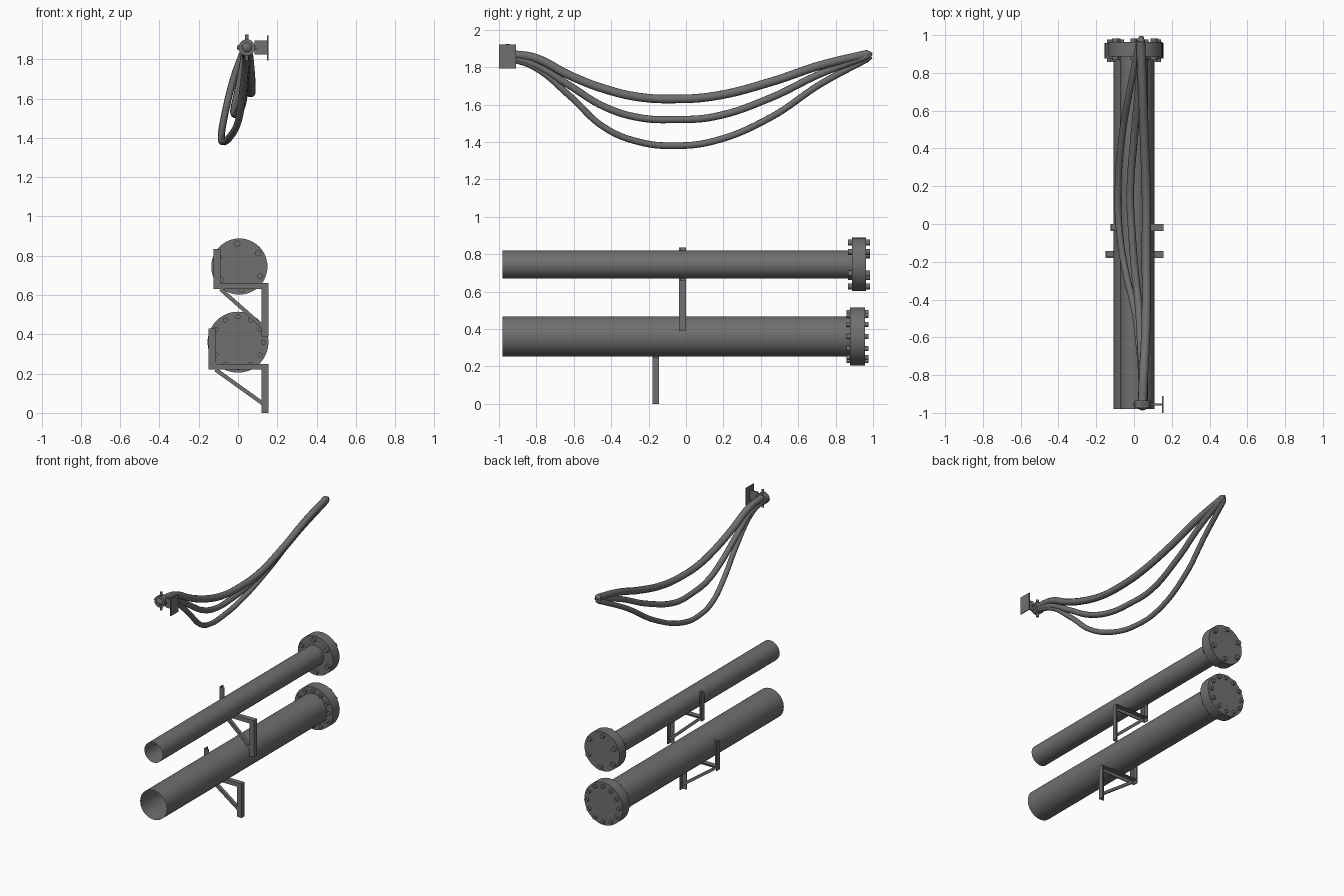
import bpy, bmesh, math
from mathutils import Vector, Matrix

cube = bpy.data.objects.get("Cube")
if cube:
    bpy.data.objects.remove(cube, do_unlink=True)

steel = bpy.data.materials.new("dark grey steel")
steel.use_nodes = True
GREY = (0.16, 0.16, 0.16, 1)
steel.diffuse_color = GREY
steel.node_tree.nodes["Principled BSDF"].inputs["Base Color"].default_value = GREY


def finish(name, bm, smooth=False):
    """Turn a bmesh into a named steel object."""
    mesh = bpy.data.meshes.new(name)
    bm.to_mesh(mesh)
    bm.free()
    ob = bpy.data.objects.new(name, mesh)
    bpy.context.collection.objects.link(ob)
    mesh.materials.append(steel)
    if smooth:
        shade(ob)
    return ob


def shade(ob):
    bpy.ops.object.select_all(action='DESELECT')
    ob.select_set(True)
    bpy.context.view_layer.objects.active = ob
    bpy.ops.object.shade_smooth_by_angle(angle=math.radians(40))


def add_rod(bm, start, end, r1, r2=None, sides=32, caps=True):
    """Cylinder or cone between two points."""
    a, b = Vector(start), Vector(end)
    turn = (b - a).to_track_quat('Z', 'Y').to_matrix().to_4x4()
    bmesh.ops.create_cone(bm, cap_ends=caps, segments=sides, radius1=r1,
                          radius2=r1 if r2 is None else r2, depth=(b - a).length,
                          matrix=Matrix.Translation((a + b) / 2) @ turn)


def add_box(bm, x, y, z):
    """Box from its lower and upper limits on each axis."""
    mid = [(p[0] + p[1]) / 2 for p in (x, y, z)]
    size = [p[1] - p[0] for p in (x, y, z)]
    bmesh.ops.create_cube(bm, size=1, matrix=Matrix.Translation(mid) @ Matrix.Diagonal((*size, 1)))


def flanged_pipe(label, z, radius, flange_r, flange_y, bolts, ring_r, bolt_r, flange_x, spin):
    # open pipe shell
    bm = bmesh.new()
    add_rod(bm, (0, -0.98, z), (0, flange_y[0], z), radius, caps=False, sides=48)
    finish(label + "_pipe", bm, True)
    # solid end flange
    bm = bmesh.new()
    add_rod(bm, (flange_x, flange_y[0], z), (flange_x, flange_y[1], z), flange_r, sides=48)
    finish(label + "_flange", bm, True)
    # ring of bolts passing through the flange
    bm = bmesh.new()
    for i in range(bolts):
        a = math.tau * i / bolts + spin
        x, h = flange_x + ring_r * math.sin(a), z + ring_r * math.cos(a)
        add_rod(bm, (x, flange_y[0] - 0.02, h), (x, flange_y[1] + 0.02, h), bolt_r, sides=12)
    finish(label + "_flange_bolts", bm, True)


flanged_pipe("lower", 0.36, 0.108, 0.155, (0.877, 0.957), 12, 0.13, 0.013, 0, 0)
flanged_pipe("upper", 0.745, 0.074, 0.143, (0.887, 0.963), 6, 0.117, 0.016, 0.007, -0.09)


def pipe_bracket(label, y, foot, seat, top, left):
    """Angle-iron support: post, arm, upright and diagonal strut."""
    t, w, right = 0.007, 0.036, 0.155
    front, depth = (y, y + t), (y, y + w)
    bm = bmesh.new()
    add_box(bm, (right - w, right), front, (foot, seat))
    add_box(bm, (right - t, right), depth, (foot, seat))
    finish(label + "_bracket_post", bm)
    bm = bmesh.new()
    add_box(bm, (left, right), front, (seat - 0.03, seat))
    add_box(bm, (left, right), depth, (seat - t, seat))
    finish(label + "_bracket_arm", bm)
    bm = bmesh.new()
    add_box(bm, (left, left + w), front, (seat - 0.03, top))
    add_box(bm, (left, left + t), depth, (seat - 0.03, top))
    finish(label + "_bracket_upright", bm)
    # diagonal strut as a flat bar
    bm = bmesh.new()
    a = Vector((left + w, y + w / 2, seat - 0.03))
    b = Vector((right - w / 2, y + w / 2, foot + 0.04))
    d = b - a
    spin = Matrix.Rotation(math.atan2(-d.z, d.x), 4, 'Y')
    bmesh.ops.create_cube(bm, size=1, matrix=Matrix.Translation((a + b) / 2) @ spin
                          @ Matrix.Diagonal((d.length, 0.024, 0.02, 1)))
    finish(label + "_bracket_strut", bm)


pipe_bracket("lower", -0.18, 0, 0.25, 0.43, -0.15)
pipe_bracket("upper", -0.037, 0.39, 0.66, 0.835, -0.125)


def cable(name, radius, xs, zs):
    """Hanging cable through shared stations along y."""
    ys = (-0.95, -0.81, -0.62, -0.44, -0.25, -0.06, 0.15, 0.45, 0.72, 0.97)
    cu = bpy.data.curves.new(name, 'CURVE')
    cu.dimensions = '3D'
    cu.bevel_depth = radius
    cu.bevel_resolution = 3
    cu.resolution_u = 8
    cu.use_fill_caps = True
    sp = cu.splines.new('BEZIER')
    sp.bezier_points.add(len(ys) - 1)
    for p, co in zip(sp.bezier_points, zip(xs, ys, zs)):
        p.co = co
        p.handle_left_type = p.handle_right_type = 'AUTO'
    ob = bpy.data.objects.new(name, cu)
    bpy.context.collection.objects.link(ob)
    cu.materials.append(steel)
    bpy.ops.object.select_all(action='DESELECT')
    ob.select_set(True)
    bpy.context.view_layer.objects.active = ob
    bpy.ops.object.convert(target='MESH')
    shade(bpy.context.view_layer.objects.active)
    # pointed tip
    bm = bmesh.new()
    end = Vector((xs[-1], ys[-1], zs[-1]))
    add_rod(bm, end, end + Vector((0.005, 0.025, 0.005)), radius, 0.004, sides=12)
    finish(name + "_tip", bm)


cable("thick_cable", 0.024,
      (0.045, 0.05, 0.06, 0.065, 0.065, 0.065, 0.065, 0.055, 0.045, 0.035),
      (1.87, 1.85, 1.755, 1.685, 1.64, 1.63, 1.645, 1.72, 1.81, 1.87))
cable("middle_cable", 0.02,
      (0.045, 0.045, 0.035, 0.025, 0.005, -0.01, -0.02, 0, 0.025, 0.04),
      (1.86, 1.815, 1.70, 1.59, 1.53, 1.52, 1.535, 1.635, 1.765, 1.86))
cable("long_cable", 0.018,
      (0.04, 0.04, 0.025, 0, -0.045, -0.075, -0.085, -0.065, -0.02, 0.03),
      (1.85, 1.80, 1.645, 1.48, 1.40, 1.38, 1.405, 1.53, 1.71, 1.845))

# cable hub: round clamp with radial pins
HUB = Vector((0.045, -0.955, 1.86))
bm = bmesh.new()
add_rod(bm, HUB - Vector((0, 0.02, 0)), HUB + Vector((0, 0.02, 0)), 0.042, sides=16)
bmesh.ops.create_uvsphere(bm, u_segments=16, v_segments=10, radius=0.032,
                          matrix=Matrix.Translation(HUB))
finish("cable_hub", bm, True)
bm = bmesh.new()
for i in range(4):
    a = math.tau * i / 4
    out = Vector((math.sin(a), 0, math.cos(a)))
    add_rod(bm, HUB, HUB + out * (0.065 if i % 2 == 0 else 0.05), 0.01, sides=10)
finish("cable_hub_pins", bm, True)

# wall plate and the arm that holds the hub
bm = bmesh.new()
add_box(bm, (0.148, 0.155), (-1, -0.91), (1.794, 1.922))
finish("wall_plate", bm)
bm = bmesh.new()
add_box(bm, (0.085, 0.15), (-0.96, -0.95), (1.825, 1.895))
finish("hub_arm", bm)
